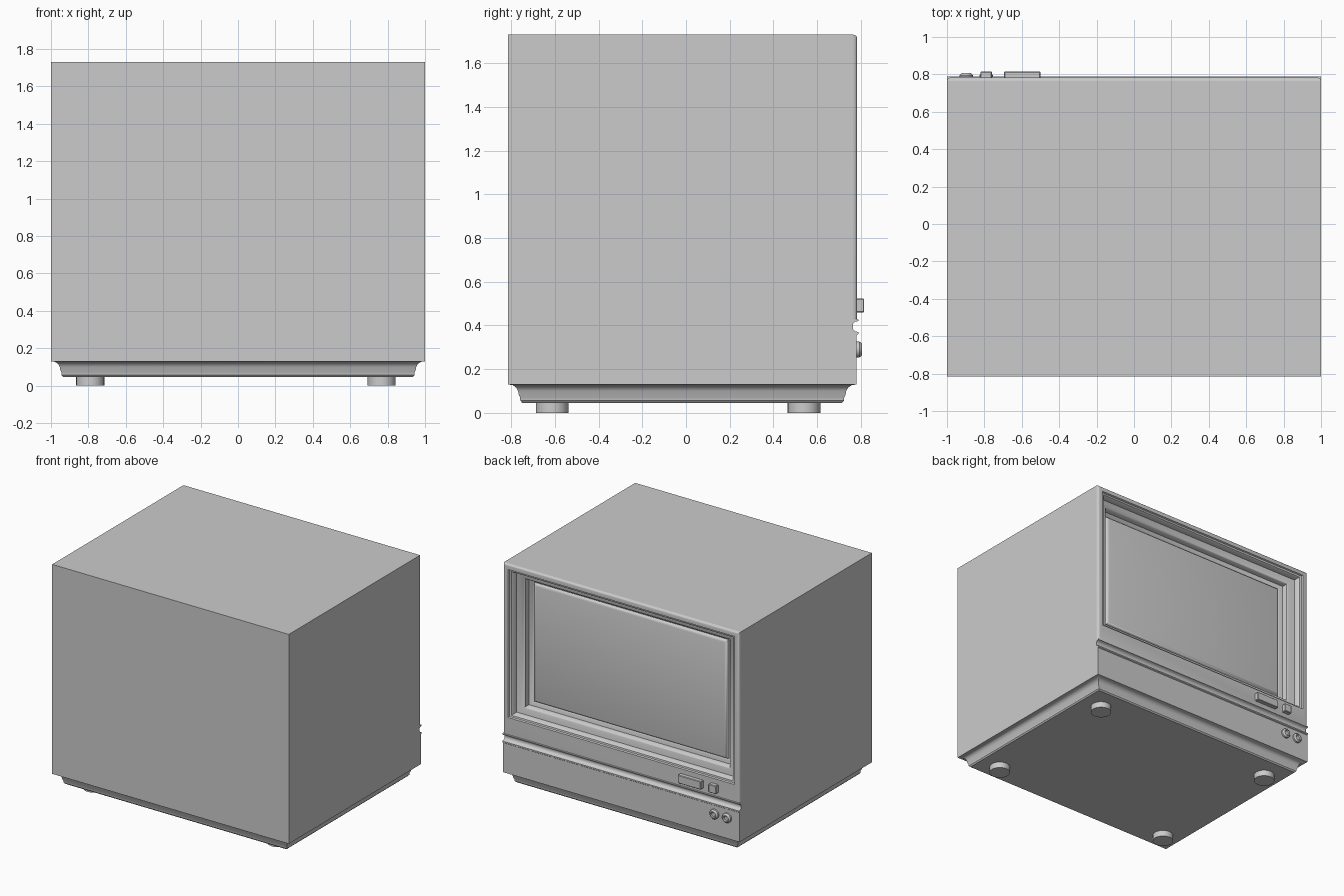
import bpy, bmesh, math
from mathutils import Matrix

if "Cube" in bpy.data.objects:
    bpy.data.objects.remove(bpy.data.objects["Cube"])


def finish(name, bm, smooth=True, angle=35):
    bmesh.ops.recalc_face_normals(bm, faces=bm.faces)
    me = bpy.data.meshes.new(name)
    bm.to_mesh(me)
    bm.free()
    ob = bpy.data.objects.new(name, me)
    bpy.context.collection.objects.link(ob)
    if smooth:
        bpy.ops.object.select_all(action='DESELECT')
        ob.select_set(True)
        bpy.context.view_layer.objects.active = ob
        bpy.ops.object.shade_smooth_by_angle(angle=math.radians(angle))
    return ob


def loft(name, rings, cap_start=False, cap_end=False):
    """Bridge a sequence of equal-sized point loops."""
    bm = bmesh.new()
    loops = [[bm.verts.new(p) for p in r] for r in rings]
    n = len(loops[0])
    for a, b in zip(loops, loops[1:]):
        for i in range(n):
            j = (i + 1) % n
            bm.faces.new((a[i], a[j], b[j], b[i]))
    if cap_start:
        bm.faces.new(loops[0])
    if cap_end:
        bm.faces.new(loops[-1])
    return finish(name, bm)


def rect_xz(hx, z0, z1, y):
    return [(-hx, y, z0), (hx, y, z0), (hx, y, z1), (-hx, y, z1)]


def rect_xy(hx, y0, y1, z):
    return [(-hx, y0, z), (hx, y0, z), (hx, y1, z), (-hx, y1, z)]


def box(name, x0, x1, y0, y1, z0, z1, bevel=0.004):
    bm = bmesh.new()
    bmesh.ops.create_cube(bm, size=1, matrix=Matrix.Translation(
        ((x0 + x1) / 2, (y0 + y1) / 2, (z0 + z1) / 2))
        @ Matrix.Diagonal((x1 - x0, y1 - y0, z1 - z0, 1)))
    if bevel:
        bmesh.ops.bevel(bm, geom=bm.edges[:], offset=bevel, segments=1, affect='EDGES')
    return finish(name, bm, False)


# Cabinet shell, open towards the screen side
loft("cabinet", [rect_xz(1, .13, 1.73, -.815), rect_xz(1, .13, 1.73, .765)], cap_start=True)

# Bezel: rounded outer edge, flat frame, stepped recess, screen with softened edge
rings = []
for k in range(5):
    a = math.pi / 2 * k / 4
    d, y = .018 * (1 - math.cos(a)), .765 + .018 * math.sin(a)
    rings.append(rect_xz(1 - d, .43, 1.73 - d, y))
steps = [(0, .783), (.006, .772), (.02, .768), (.028, .758), (.034, .725),
         (.06, .718), (.085, .712), (.092, .705), (.098, .668), (.125, .66),
         (.135, .652), (.14, .662), (.148, .67), (.16, .673)]
for t, y in steps:
    rings.append(rect_xz(.957 - t, .56 + .82 * t, 1.69 - .82 * t, y))
loft("bezel_and_screen", rings, cap_end=True)

# Lower panel with a shallow rounded channel running across its top
panel = [(.70, .13), (.781, .13), (.781, .355), (.788, .36), (.788, .37)]
for k in range(1, 6):
    a = math.pi * k / 6
    panel.append((.785 - .025 * math.sin(a), .395 - .025 * math.cos(a)))
panel += [(.788, .42), (.788, .427), (.78, .43), (.70, .43)]
loft("lower_panel", [[(x, y, z) for y, z in panel] for x in (-1, 1)], True, True)

# Plinth flaring out to meet the cabinet
flare = [(0, .13), (.022, .127), (.038, .116), (.047, .1), (.051, .08),
         (.056, .072), (.057, .056), (.066, .046)]
loft("plinth", [rect_xy(1 - t, -.815 + t, .78 - t, z) for t, z in flare], True, True)

# Feet
for sx, x in (("left", -.79), ("right", .768)):
    for sy, y in (("front", -.612), ("back", .54)):
        bm = bmesh.new()
        bmesh.ops.create_cone(bm, cap_ends=True, segments=32, radius1=.075, radius2=.075,
                              depth=.05, matrix=Matrix.Translation((x, y, .025)))
        finish(f"foot_{sy}_{sx}", bm)

# Push buttons
box("wide_button", -.695, -.5, .76, .815, .46, .523)
box("small_button", -.822, -.76, .76, .815, .46, .523)

# Round knobs with dished caps
knob = [(.036, .77), (.036, .794), (.026, .806), (.02, .806), (.014, .799)]
for i, x in enumerate((-.79, -.897)):
    loft(f"knob_{i + 1}", [[(x + r * math.cos(k * math.pi / 12), y,
                             .29 + r * math.sin(k * math.pi / 12)) for k in range(24)]
                           for r, y in knob], True, True)
